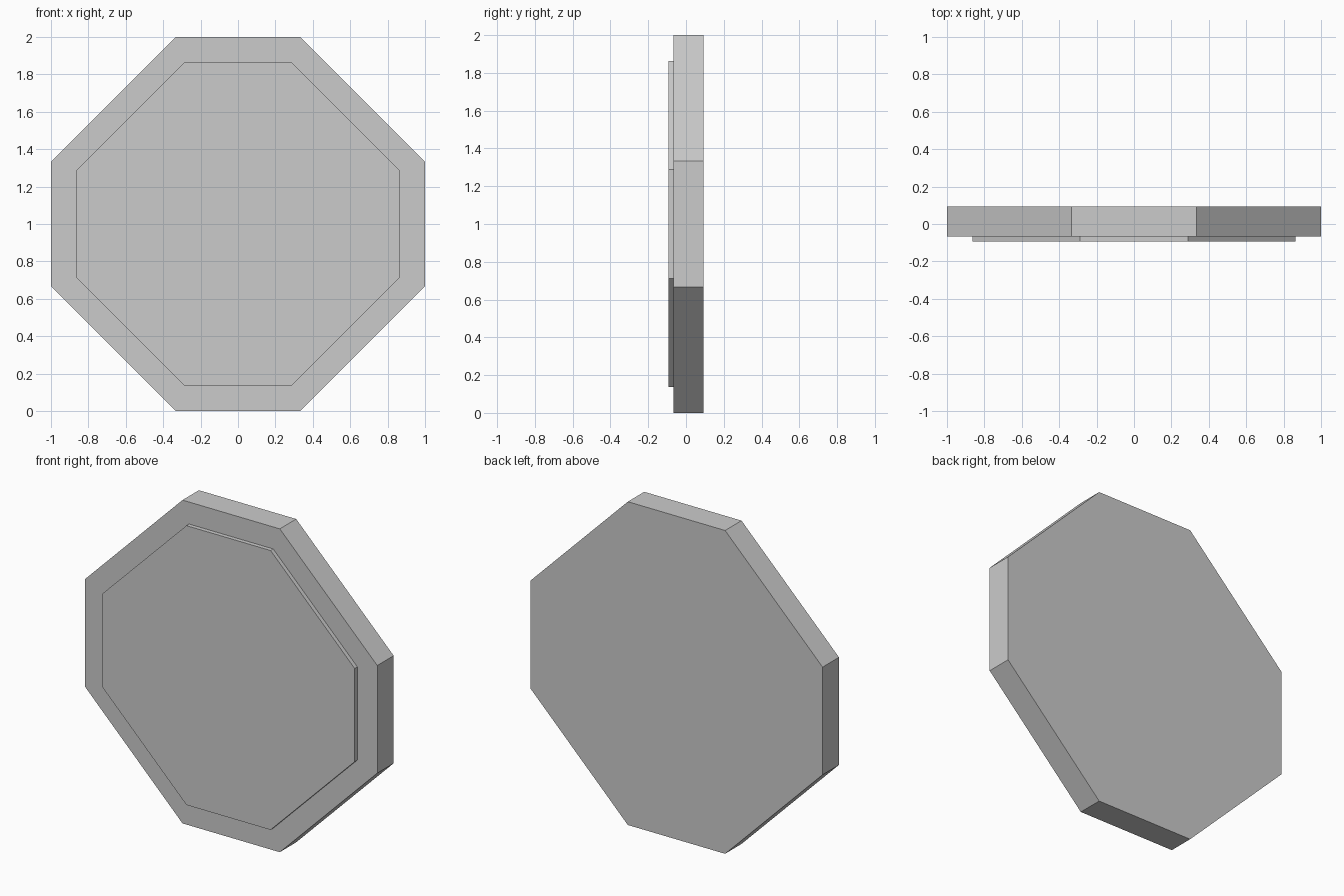
import bpy
import bmesh
from mathutils import Vector

if "Cube" in bpy.data.objects:
    bpy.data.objects.remove(bpy.data.objects["Cube"])


def octagon_prism(name, half, corner, y_front, y_back):
    """Flat-sided octagonal plate centred on z = 1, extruded along y."""
    outline = [(corner, half), (half, corner), (half, -corner), (corner, -half),
               (-corner, -half), (-half, -corner), (-half, corner), (-corner, half)]
    bm = bmesh.new()
    face = bm.faces.new([bm.verts.new((x, y_front, z + 1)) for x, z in outline])
    ext = bmesh.ops.extrude_face_region(bm, geom=[face], use_keep_orig=True)
    verts = [g for g in ext["geom"] if isinstance(g, bmesh.types.BMVert)]
    bmesh.ops.translate(bm, verts=verts, vec=Vector((0, y_back - y_front, 0)))
    bmesh.ops.recalc_face_normals(bm, faces=bm.faces)
    mesh = bpy.data.meshes.new(name)
    bm.to_mesh(mesh)
    bm.free()
    obj = bpy.data.objects.new(name, mesh)
    bpy.context.collection.objects.link(obj)
    return obj


# Thick outer plate
octagon_prism("base_plate", 1.0, 0.333, -0.067, 0.093)
# Thin raised panel on the front
octagon_prism("front_panel", 0.864, 0.288, -0.093, -0.067)
